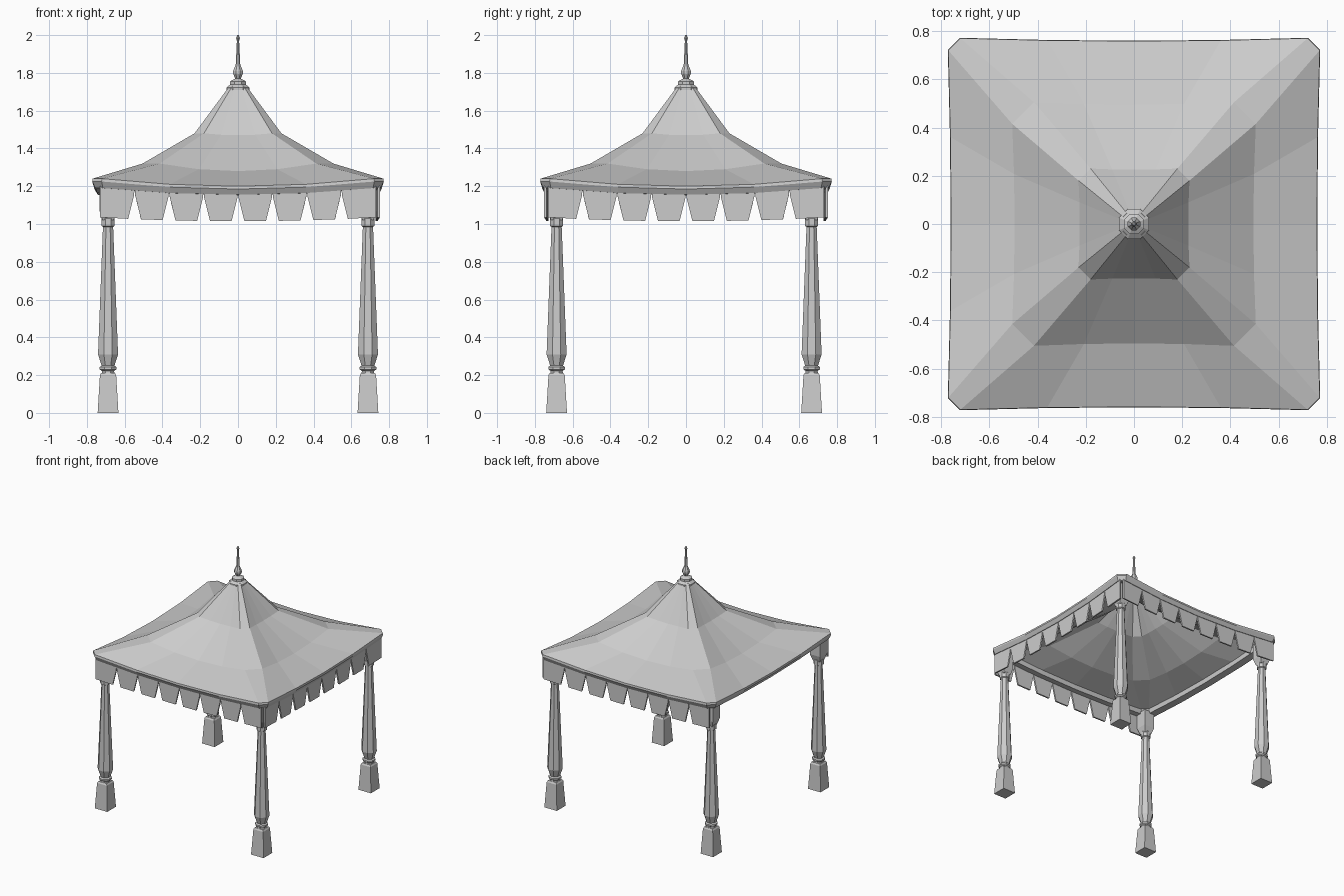
import bpy, bmesh, math
from mathutils import Matrix, Vector

cube = bpy.data.objects.get("Cube")
if cube:
    bpy.data.objects.remove(cube, do_unlink=True)

stone = bpy.data.materials.new("plain_grey")
stone.use_nodes = True
GREY = (0.6, 0.6, 0.6, 1)
stone.diffuse_color = GREY
stone.node_tree.nodes["Principled BSDF"].inputs["Base Color"].default_value = GREY


def finish(bm, name):
    bmesh.ops.recalc_face_normals(bm, faces=bm.faces)
    mesh = bpy.data.meshes.new(name)
    bm.to_mesh(mesh)
    bm.free()
    mesh.materials.append(stone)
    obj = bpy.data.objects.new(name, mesh)
    bpy.context.collection.objects.link(obj)
    return obj


def loft(bm, rings, capped=True):
    """Skin a stack of equally long point loops."""
    loops = [[bm.verts.new(p) for p in ring] for ring in rings]
    n = len(loops[0])
    for a, b in zip(loops, loops[1:]):
        for i in range(n):
            j = (i + 1) % n
            bm.faces.new((a[i], a[j], b[j], b[i]))
    if capped:
        bm.faces.new(loops[0])
        bm.faces.new(loops[-1])


def polygon(sides, r, z, cx=0, cy=0):
    """Regular polygon with flats on the axes; r is the distance to a flat."""
    big = r / math.cos(math.pi / sides)
    angles = [math.tau * (i + 0.5) / sides for i in range(sides)]
    return [(cx + big * math.cos(a), cy + big * math.sin(a), z) for a in angles]


def sagging_square(half, cut, z, sag, pull):
    """Square loop with cut corners and sides that dip and bow inward."""
    points = []
    for k in range(4):
        turn = Matrix.Rotation(k * math.pi / 2, 3, 'Z')
        for u in (-1, -0.5, 0, 0.5, 1):
            dip = 1 - u * u
            points.append(turn @ Vector((u * (half - cut), pull * dip - half, z - sag * dip)))
    return points


# Roof: outer skin from the peak to the eaves, rim, then the inner skin
roof_profile = [
    (0.045, 0.015, 1.73, 0, 0),
    (0.23, 0.05, 1.48, 0.01, 0.005),
    (0.505, 0.09, 1.32, 0.04, 0.01),
    (0.77, 0.05, 1.24, 0.04, 0.012),
    (0.772, 0.05, 1.225, 0.04, 0.012),
    (0.755, 0.04, 1.19, 0.035, 0.012),
    (0.69, 0.04, 1.185, 0.035, 0.012),
    (0.69, 0.04, 1.225, 0.035, 0.012),
    (0.495, 0.09, 1.295, 0.04, 0.01),
    (0.215, 0.05, 1.46, 0.01, 0.005),
    (0.03, 0.01, 1.70, 0, 0),
]
bm = bmesh.new()
loft(bm, [sagging_square(*row) for row in roof_profile])
finish(bm, "canopy_roof")

# Valance: pointed-notch flaps on the front, left and back, open on the right
FLAPS, REACH, OUT = 8, 0.73, 0.745
for name, k in (("front", 0), ("left", 1), ("back", 2)):
    bm = bmesh.new()
    turn = Matrix.Rotation(k * math.pi / 2, 3, 'Z')
    width = 2 * REACH / FLAPS
    for i in range(FLAPS):
        x0 = -REACH + i * width
        x1 = x0 + width
        g0 = 0 if i == 0 else 1
        g1 = 0 if i == FLAPS - 1 else 1
        outline = [(x0, 1.2, 0.035), (x0 + 0.004 * g0, 1.16, 0.025),
                   (x0 + 0.034 * g0, 1.035, 0.02), (x1 - 0.034 * g1, 1.035, 0.02),
                   (x1 - 0.004 * g1, 1.16, 0.025), (x1, 1.2, 0.035)]
        verts = []
        for x, z, sag in outline:
            dip = 1 - (x / REACH) ** 2
            verts.append(bm.verts.new(turn @ Vector((x, 0.012 * dip - OUT, z - sag * dip))))
        bm.faces.new(verts)
    valance = finish(bm, name + "_valance")
    cloth = valance.modifiers.new("thickness", 'SOLIDIFY')
    cloth.thickness = 0.012
    cloth.offset = 0

# Corner posts: tapered square foot, turned octagonal shaft, square capital
shaft_profile = [(0.035, 0.2), (0.032, 0.222), (0.044, 0.23), (0.044, 0.243),
                 (0.034, 0.25), (0.053, 0.31), (0.051, 0.36), (0.027, 0.985),
                 (0.035, 0.99), (0.035, 1.03), (0.028, 1.04)]
foot_profile = [(0.055, 0), (0.043, 0.2), (0.036, 0.212)]
capital_profile = [(0.03, 1.02), (0.045, 1.07), (0.045, 1.2)]
for side, x in (("left", 0.688), ("right", -0.688)):
    for end, y in (("front", -0.685), ("back", 0.665)):
        bm = bmesh.new()
        for sides, profile in ((4, foot_profile), (8, shaft_profile), (4, capital_profile)):
            loft(bm, [polygon(sides, r, z, x, y) for r, z in profile])
        finish(bm, f"{end}_{side}_post")

# Finial: stepped collar, bulb and slender spike
finial_profile = [(0.045, 1.705), (0.062, 1.71), (0.062, 1.722), (0.042, 1.738),
                  (0.042, 1.755), (0.03, 1.762), (0.014, 1.77), (0.026, 1.795),
                  (0.026, 1.81), (0.012, 1.845), (0.006, 1.97), (0.01, 1.985), (0.004, 2.0)]
bm = bmesh.new()
loft(bm, [polygon(8, r, z) for r, z in finial_profile])
finish(bm, "finial")
